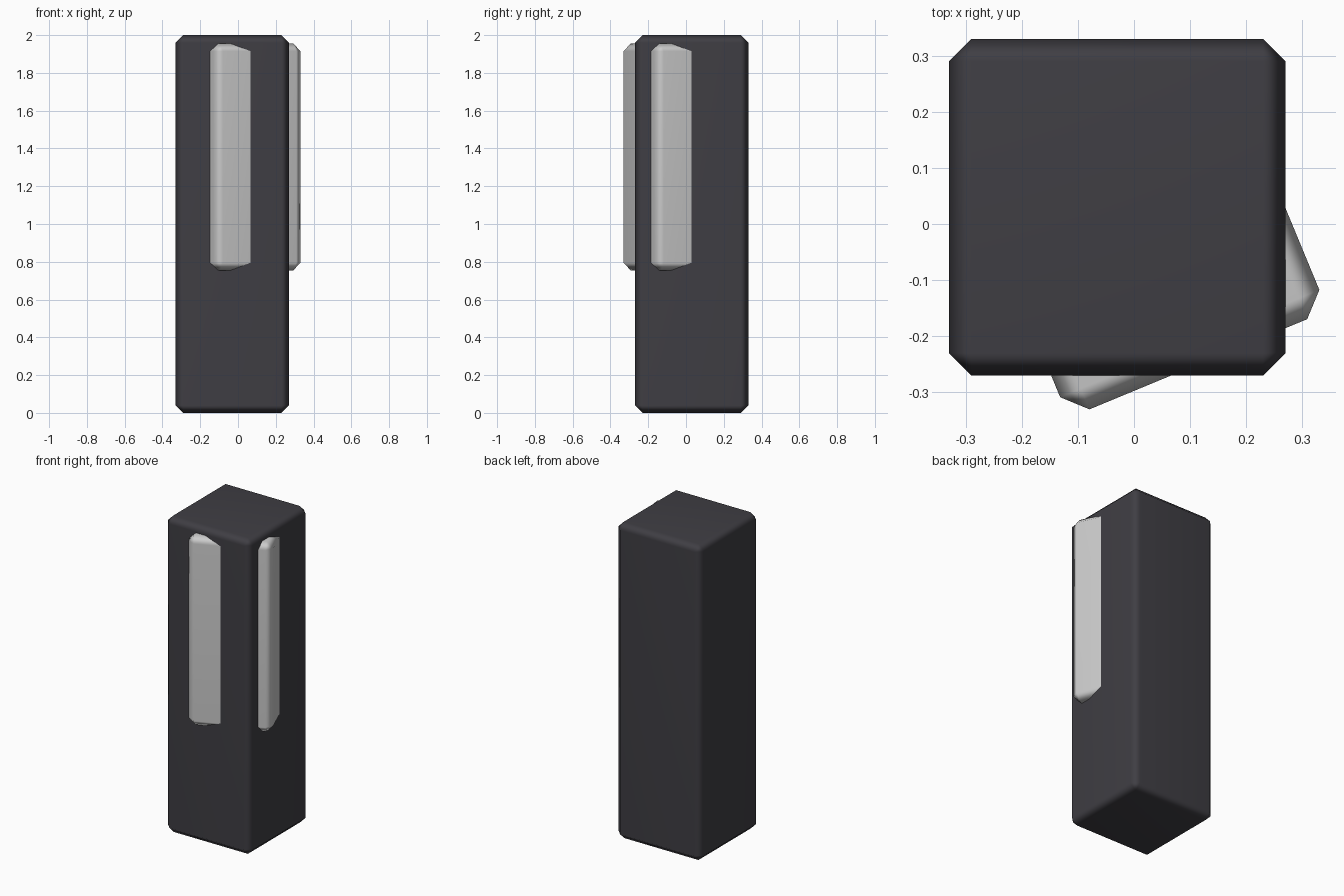
import bpy
import math

if "Cube" in bpy.data.objects:
    bpy.data.objects.remove(bpy.data.objects["Cube"])


def chamfered_box(name, size, centre, turn=0.0, chamfer=0.04):
    bpy.ops.mesh.primitive_cube_add(size=1, location=centre, rotation=(0, 0, turn))
    obj = bpy.context.object
    obj.name = name
    obj.scale = size
    bpy.ops.object.transform_apply(location=False, rotation=False, scale=True)
    bpy.ops.object.shade_smooth()
    bevel = obj.modifiers.new("chamfer", 'BEVEL')
    bevel.width = chamfer
    bevel.segments = 1
    # flat main faces, soft gradient across the chamfers
    normals = obj.modifiers.new("flat_faces", 'WEIGHTED_NORMAL')
    normals.keep_sharp = True
    return obj


# dark outer pillar
dark = bpy.data.materials.new("dark_grey")
dark.diffuse_color = (0.05, 0.048, 0.057, 1)
dark.use_nodes = True
dark.node_tree.nodes["Principled BSDF"].inputs["Base Color"].default_value = dark.diffuse_color
pillar = chamfered_box("pillar", (0.6, 0.6, 2.0), (-0.03, 0.03, 1.0))
pillar.data.materials.append(dark)

# pale twisted core, two of its corners poke through the front and right
core = chamfered_box("twisted_core", (0.5, 0.5, 1.2), (0.019, -0.019, 1.355),
                     turn=math.radians(22.5))
